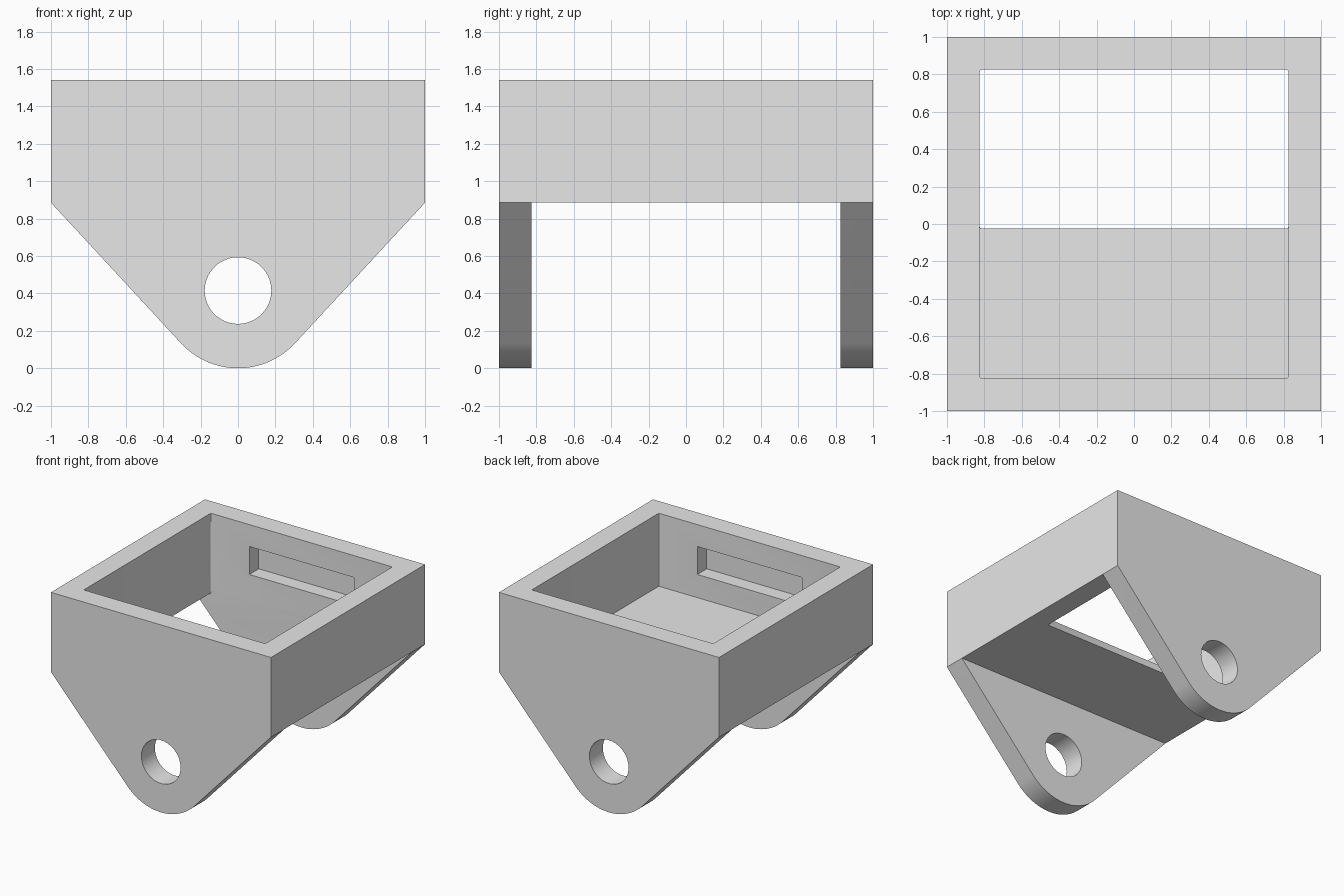
import bpy
import bmesh
import math

cube = bpy.data.objects.get("Cube")
if cube:
    bpy.data.objects.remove(cube, do_unlink=True)

TOP, BASE = 1.54, 0.885      # frame rim and underside
INNER = 0.825                # half width of the inside
PIN_Z, LUG_R, PIN_R = 0.415, 0.415, 0.178

grey = bpy.data.materials.new("plain grey")
grey.use_nodes = True
grey.diffuse_color = (0.8, 0.8, 0.8, 1)
grey.node_tree.nodes["Principled BSDF"].inputs["Base Color"].default_value = (0.8, 0.8, 0.8, 1)


def add_object(name, bm):
    bmesh.ops.recalc_face_normals(bm, faces=bm.faces)
    mesh = bpy.data.meshes.new(name)
    bm.to_mesh(mesh)
    bm.free()
    mesh.materials.append(grey)
    obj = bpy.data.objects.new(name, mesh)
    bpy.context.collection.objects.link(obj)
    return obj


def prism(name, outline, y0, y1):
    """Extrude an (x, z) outline along y."""
    bm = bmesh.new()
    face = bm.faces.new([bm.verts.new((x, y0, z)) for x, z in outline])
    new = bmesh.ops.extrude_face_region(bm, geom=[face])["geom"]
    bmesh.ops.translate(bm, vec=(0, y1 - y0, 0),
                        verts=[v for v in new if isinstance(v, bmesh.types.BMVert)])
    return add_object(name, bm)


def box(name, half_x, y0, y1, z0, z1, corner=0):
    """Box centred on x, with optional rounded upright corners."""
    bm = bmesh.new()
    bmesh.ops.create_cube(bm, size=1)
    for v in bm.verts:
        v.co = (v.co.x * 2 * half_x,
                y1 if v.co.y > 0 else y0,
                z1 if v.co.z > 0 else z0)
    if corner:
        upright = [e for e in bm.edges
                   if abs(e.verts[0].co.z - e.verts[1].co.z) > 0.01]
        bmesh.ops.bevel(bm, geom=upright, offset=corner, segments=3,
                        profile=0.5, affect='EDGES')
    return add_object(name, bm)


def arc(radius, start, end, steps):
    return [(radius * math.cos(start + (end - start) * i / steps),
             PIN_Z + radius * math.sin(start + (end - start) * i / steps))
            for i in range(steps + 1)]


# Bracket outline: square shoulders tapering tangentially to a round lug
rise = BASE - PIN_Z
tangent = math.atan2(rise, 1) - math.acos(LUG_R / math.hypot(1, rise))
outline = [(-1, BASE), (-1, TOP), (1, TOP), (1, BASE)]
outline += arc(LUG_R, tangent, -math.pi - tangent, 32)
bracket = prism("bracket", outline, -1, 1)

# Cutters: gap between lugs, tray above the half floor, open rear half,
# recesses inside the front and back walls, pin hole
cutters = [
    box("lug_gap", 1.3, -INNER, INNER, -0.5, BASE),
    box("tray_pocket", INNER, -INNER, INNER, 0.94, 1.8, 0.01),
    box("floor_opening", INNER, -0.025, INNER, 0.5, 1.2, 0.01),
    box("wall_recesses", 0.475, -0.947, 0.947, 1.13, 1.36),
    prism("pin_hole", arc(PIN_R, 0, 2 * math.pi, 64)[:-1], -1.2, 1.2),
]
bpy.context.view_layer.objects.active = bracket
for cutter in cutters:
    cutter.hide_render = True
    mod = bracket.modifiers.new(cutter.name, 'BOOLEAN')
    mod.operation = 'DIFFERENCE'
    mod.solver = 'EXACT'
    mod.object = cutter
    bpy.ops.object.modifier_apply(modifier=mod.name)
for cutter in cutters:
    bpy.data.objects.remove(cutter, do_unlink=True)

# Smooth curved faces, keep the edges crisp
bpy.ops.object.select_all(action='DESELECT')
bracket.select_set(True)
bpy.ops.object.shade_smooth_by_angle(angle=math.radians(30))
